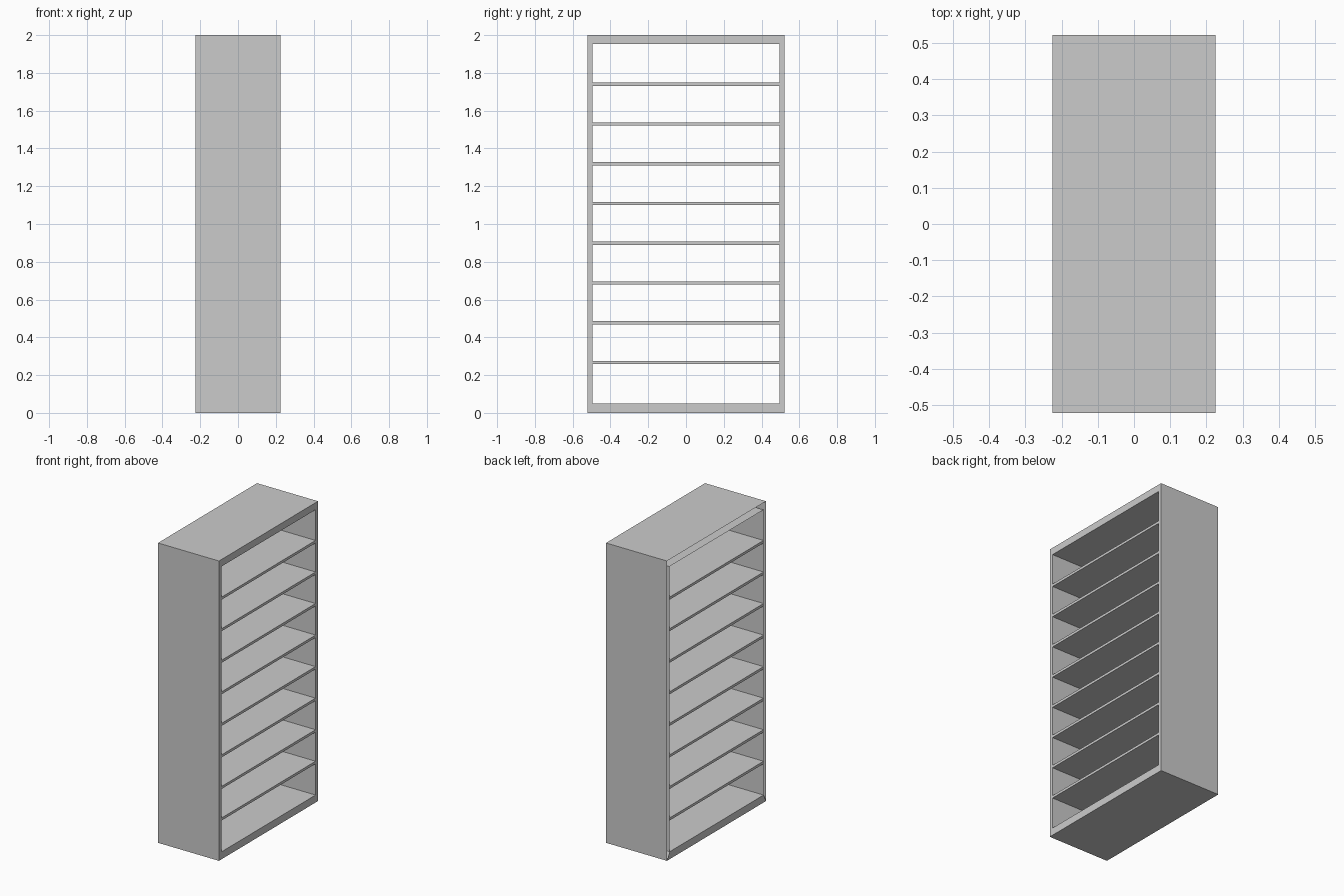
import bpy, bmesh

if "Cube" in bpy.data.objects:
    bpy.data.objects.remove(bpy.data.objects["Cube"])

X, Y, H = 0.225, 0.522, 2.0          # half depth, half width, height
YI, ZB, ZT = 0.496, 0.05, 1.953      # inner opening


def add_object(name, bm):
    mesh = bpy.data.meshes.new(name)
    bm.to_mesh(mesh)
    bm.free()
    ob = bpy.data.objects.new(name, mesh)
    bpy.context.collection.objects.link(ob)
    return ob


def box(name, size, loc):
    bm = bmesh.new()
    bmesh.ops.create_cube(bm, size=1)
    bmesh.ops.scale(bm, vec=size, verts=bm.verts)
    bmesh.ops.translate(bm, vec=loc, verts=bm.verts)
    return add_object(name, bm)


# Hollow cabinet shell: outer and inner walls joined by a rim on +x, open on -x
bm = bmesh.new()


def ring(x, y, z0, z1):
    return [bm.verts.new((x, a, b)) for a, b in ((-y, z0), (y, z0), (y, z1), (-y, z1))]


rings = [ring(-X, Y, 0, H), ring(X, Y, 0, H), ring(X, YI, ZB, ZT), ring(-X, YI, ZB, ZT)]
for a, b in zip(rings, rings[1:]):
    for i in range(4):
        j = (i + 1) % 4
        bm.faces.new((a[i], a[j], b[j], b[i]))
# Base strip closing the bottom of the -x side
o, n = rings[0], rings[3]
bm.faces.new((o[0], o[1], n[1], n[0]))
bmesh.ops.recalc_face_normals(bm, faces=bm.faces)
# Outward check: the top face must point up
top = max(bm.faces, key=lambda f: f.calc_center_median().z)
if top.normal.z < 0:
    bmesh.ops.reverse_faces(bm, faces=bm.faces)
add_object("cabinet_shell", bm)

# Eight evenly spaced shelves
for i in range(8):
    z = 0.267 + i * 0.2104
    box(f"shelf_{i + 1}", (2 * X, 2 * YI, 0.017), (0, 0, z))
